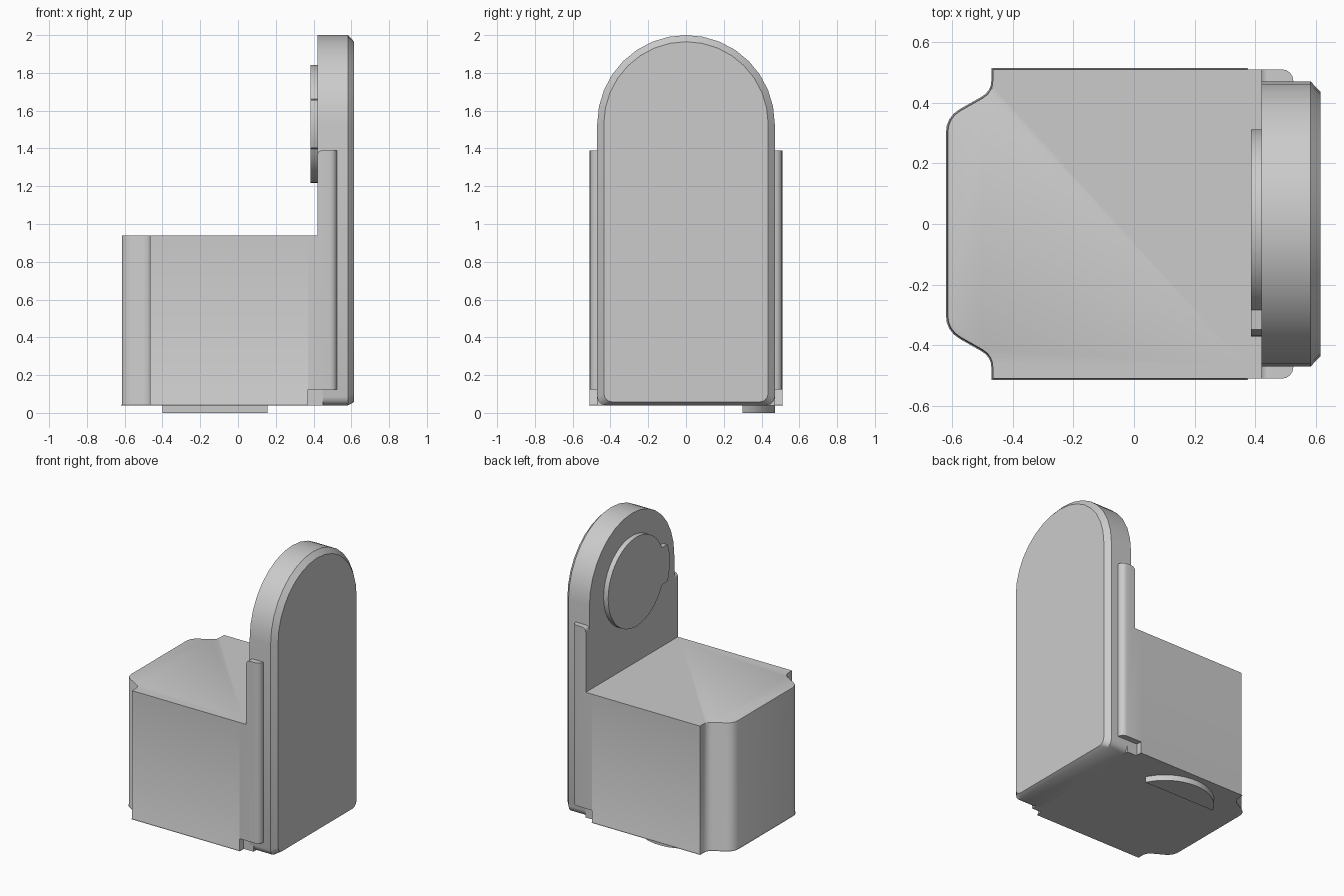
import bpy, bmesh, math
from mathutils import Vector

if "Cube" in bpy.data.objects:
    bpy.data.objects.remove(bpy.data.objects["Cube"])

grey = bpy.data.materials.new("light grey")
grey.diffuse_color = (0.6, 0.6, 0.6, 1)
grey.use_nodes = True
grey.node_tree.nodes["Principled BSDF"].inputs["Base Color"].default_value = grey.diffuse_color


def finish(name, bm):
    bmesh.ops.recalc_face_normals(bm, faces=bm.faces)
    mesh = bpy.data.meshes.new(name)
    bm.to_mesh(mesh)
    bm.free()
    mesh.materials.append(grey)
    ob = bpy.data.objects.new(name, mesh)
    bpy.context.collection.objects.link(ob)
    bpy.context.view_layer.objects.active = ob
    ob.select_set(True)
    bpy.ops.object.shade_smooth_by_angle(angle=math.radians(32))
    ob.select_set(False)
    return ob


def loft(rings):
    """Closed solid through rings with equal point counts."""
    bm = bmesh.new()
    vs = [[bm.verts.new(p) for p in r] for r in rings]
    n = len(vs[0])
    for a, b in zip(vs, vs[1:]):
        for i in range(n):
            bm.faces.new((a[i], a[(i + 1) % n], b[(i + 1) % n], b[i]))
    bm.faces.new(vs[0])
    bm.faces.new(vs[-1])
    return bm


def rounded(points, n=4):
    """Outline of (u, v, radius) corners with soft rounding."""
    out = []
    for i, (u, v, r) in enumerate(points):
        p = Vector((u, v))
        if not r:
            out.append(p)
            continue
        a = p + (Vector(points[i - 1][:2]) - p).normalized() * r
        b = p + (Vector(points[(i + 1) % len(points)][:2]) - p).normalized() * r
        for k in range(n + 1):
            t = k / n
            out.append(a * (1 - t) ** 2 + p * 2 * t * (1 - t) + b * t * t)
    return out


def bevel(bm, rule, width, segments=3):
    bm.normal_update()
    edges = [e for e in bm.edges if rule(*[v.co for v in e.verts])]
    bmesh.ops.bevel(bm, geom=edges, offset=width, segments=segments,
                    profile=0.5, affect='EDGES', clamp_overlap=True)


# Seat block: stepped front corners, narrower at the rear foot
half = [(0.45, 0.47, 0), (0.37, 0.47, 0), (0.37, 0.51, 0), (-0.465, 0.51, 0),
        (-0.465, 0.435, 0.04), (-0.615, 0.35, 0.05)]
outline = rounded(half + [(x, -y, r) for x, y, r in reversed(half)])
bm = loft([[(p.x, p.y, z) for p in outline] for z in (0.04, 0.94)])
bevel(bm, lambda a, b: abs(a.z - b.z) < 1e-4 and max(a.x, b.x) < 0.371
      and (min(a.x, b.x) < -0.47 and max(a.x, b.x) < -0.46 or a.z < 0.1)
      and abs(a.x - b.x) + abs(a.y - b.y) > 1e-4, 0.014, 2)
finish("seat_block", bm)

# Side panels running up beside the backrest
panel = rounded([(0.37, 0.125, 0), (0.525, 0.125, 0), (0.525, 1.39, 0),
                 (0.42, 1.39, 0.03), (0.42, 0.94, 0), (0.37, 0.94, 0)])
for side, label in ((1, "left"), (-1, "right")):
    bm = loft([[(p.x, y * side, p.y) for p in panel] for y in (0.44, 0.51)])
    bevel(bm, lambda a, b: min(a.x, b.x) > 0.52 and min(abs(a.y), abs(b.y)) > 0.5, 0.038, 4)
    finish("side_panel_" + label, bm)


# Arched backrest with a chamfered rear rim
def arch(x, inset):
    r, c = 0.47 - inset, 0.045
    base = 0.04 + inset * 0.5
    pts = [(x, r * math.cos(t), 1.53 + r * math.sin(t))
           for t in [math.pi * i / 16 for i in range(17)]]
    corner = [math.pi / 2 * i / 3 for i in range(4)]
    pts += [(x, -r + c - c * math.cos(t), base + c - c * math.sin(t)) for t in corner]
    pts += [(x, r - c + c * math.sin(t), base + c - c * math.cos(t)) for t in corner]
    return pts


finish("backrest", loft([arch(0.42, 0), arch(0.582, 0), arch(0.615, 0.035)]))

# Round plate on the backrest, with a raised-radius tab on one side
plate = []
for i in range(72):
    t = math.radians(i * 5)
    tab = abs(i * 5 - 180) <= 22.5
    if i * 5 in (155, 205):
        plate.append((0.312 * math.cos(t), 0.312 * math.sin(t)))
        continue
    r = 0.37 if tab else 0.312
    plate.append((r * math.cos(t), r * math.sin(t)))
finish("round_plate", loft([[(x, y, 1.53 + z) for y, z in plate] for x in (0.385, 0.43)]))

# Shallow curved foot under the seat
a0 = math.asin(0.14 / 0.312)
foot = [(-0.122 + 0.312 * math.cos(t), 0.16 + 0.312 * math.sin(t))
        for t in [a0 + (math.pi - 2 * a0) * i / 20 for i in range(21)]]
finish("curved_foot", loft([[(x, y, z) for x, y in foot] for z in (0, 0.05)]))
